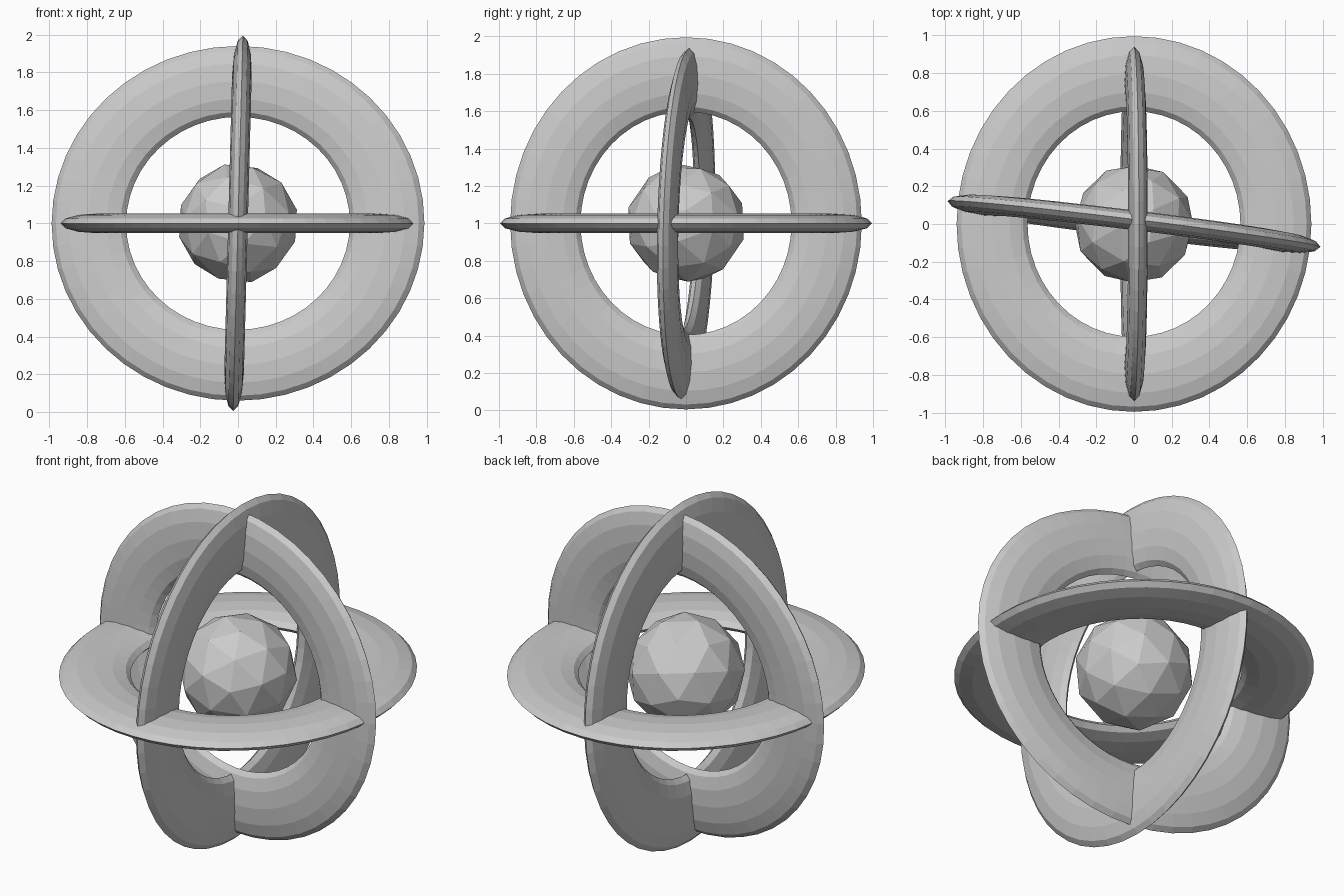
import bpy
from math import radians
from mathutils import Matrix, Euler

if "Cube" in bpy.data.objects:
    bpy.data.objects.remove(bpy.data.objects["Cube"])

CENTRE = Matrix.Translation((0, 0, 1))
LONG, SHORT, FLAT = 0.995, 0.94, 0.26


def ring(name, scale, facing, tilt):
    # flattened torus, stretched along one axis, turned to face its direction
    bpy.ops.mesh.primitive_torus_add(major_radius=0.8, minor_radius=0.2,
                                     major_segments=48, minor_segments=12)
    ob = bpy.context.object
    ob.name = name
    stretch = Matrix.Diagonal((*scale, 1))
    turn = Euler([radians(a) for a in facing]).to_matrix().to_4x4()
    lean = Euler([radians(a) for a in tilt]).to_matrix().to_4x4()
    ob.data.transform(CENTRE @ lean @ turn @ stretch)
    ob.data.update()
    return ob


# three interlocking oval rings, one per axis
ring("level_ring", (SHORT, LONG, FLAT), (0, 0, 0), (0, 0, 0))
ring("front_ring", (LONG, SHORT, FLAT), (90, 0, 0), (-1.5, 0, -7))
ring("side_ring", (LONG, SHORT, FLAT), (0, 90, 0), (0, 1.5, 0))

# faceted ball in the middle
bpy.ops.mesh.primitive_ico_sphere_add(subdivisions=2, radius=0.32, location=(0, 0, 1),
                                      rotation=(radians(20), radians(12), radians(10)))
bpy.context.object.name = "core_ball"
